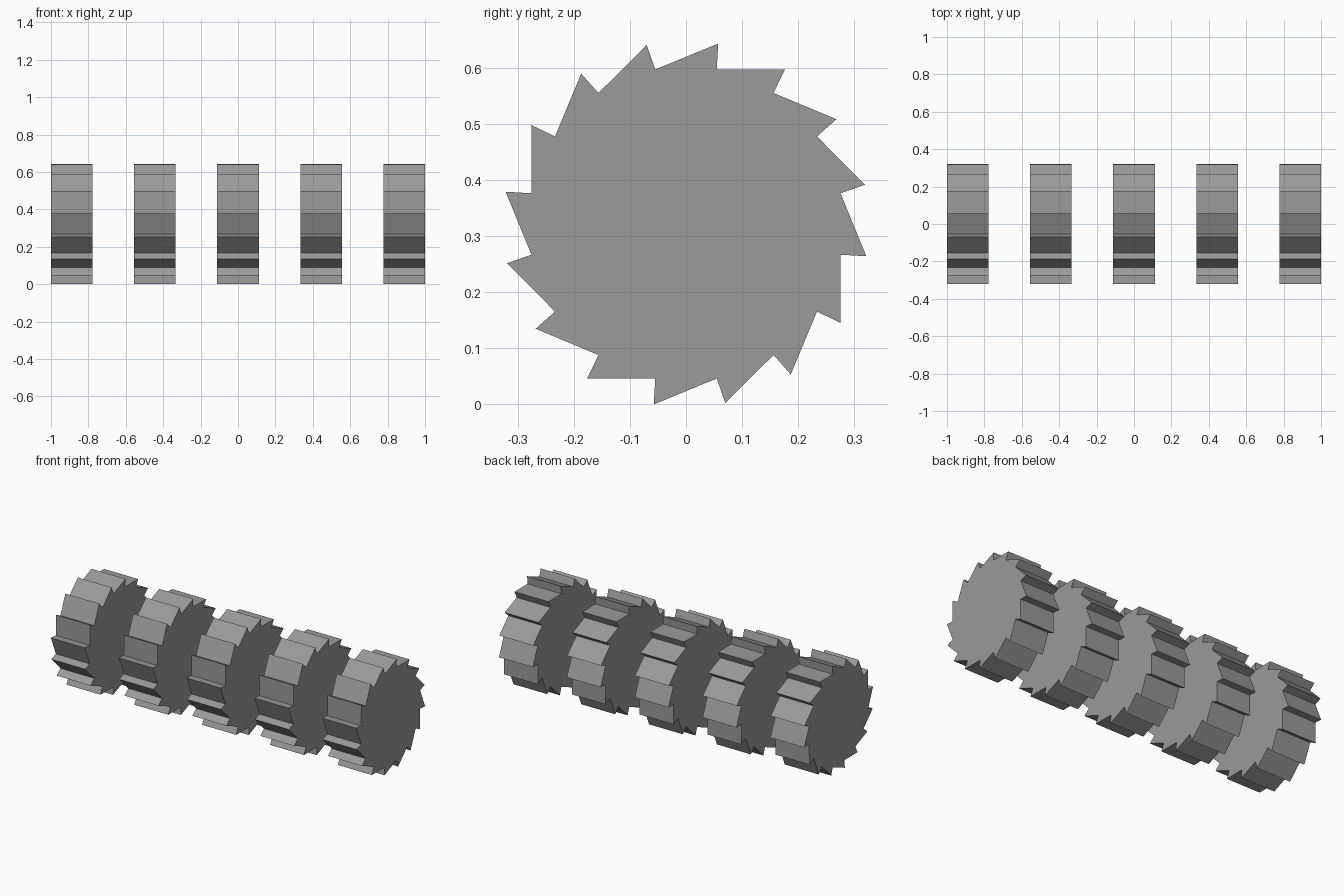
import bpy, bmesh
from math import sin, cos, radians

if "Cube" in bpy.data.objects:
    bpy.data.objects.remove(bpy.data.objects["Cube"])

TEETH, WHEELS = 16, 5
R_TIP, R_ROOT = 0.3266, 0.2808
WIDTH = 2 / 9
CZ = R_TIP * sin(radians(79.87))

# Dark grey metal
metal = bpy.data.materials.new("dark_grey")
metal.diffuse_color = (0.325, 0.325, 0.325, 1)
metal.use_nodes = True
metal.node_tree.nodes["Principled BSDF"].inputs["Base Color"].default_value = metal.diffuse_color

# Saw-tooth outline in the y-z plane
profile = []
for i in range(TEETH):
    root = 78.75 + i * 360 / TEETH
    for r, a in ((R_ROOT, root), (R_TIP, root + 1.12)):
        profile.append((r * cos(radians(a)), r * sin(radians(a))))


def ratchet_wheel(name, x):
    bm = bmesh.new()
    face = bm.faces.new([bm.verts.new((-WIDTH / 2, y, z)) for y, z in profile])
    ext = bmesh.ops.extrude_face_region(bm, geom=[face], use_keep_orig=True)
    moved = [g for g in ext["geom"] if isinstance(g, bmesh.types.BMVert)]
    bmesh.ops.translate(bm, verts=moved, vec=(WIDTH, 0, 0))
    bmesh.ops.recalc_face_normals(bm, faces=bm.faces)
    mesh = bpy.data.meshes.new(name)
    bm.to_mesh(mesh)
    bm.free()
    mesh.materials.append(metal)
    obj = bpy.data.objects.new(name, mesh)
    obj.location = (x, 0, CZ)
    bpy.context.collection.objects.link(obj)


# Row of separate toothed wheels, gaps as wide as the wheels
for i in range(WHEELS):
    ratchet_wheel(f"toothed_wheel_{i + 1}", (i - (WHEELS - 1) / 2) * 2 * WIDTH)
